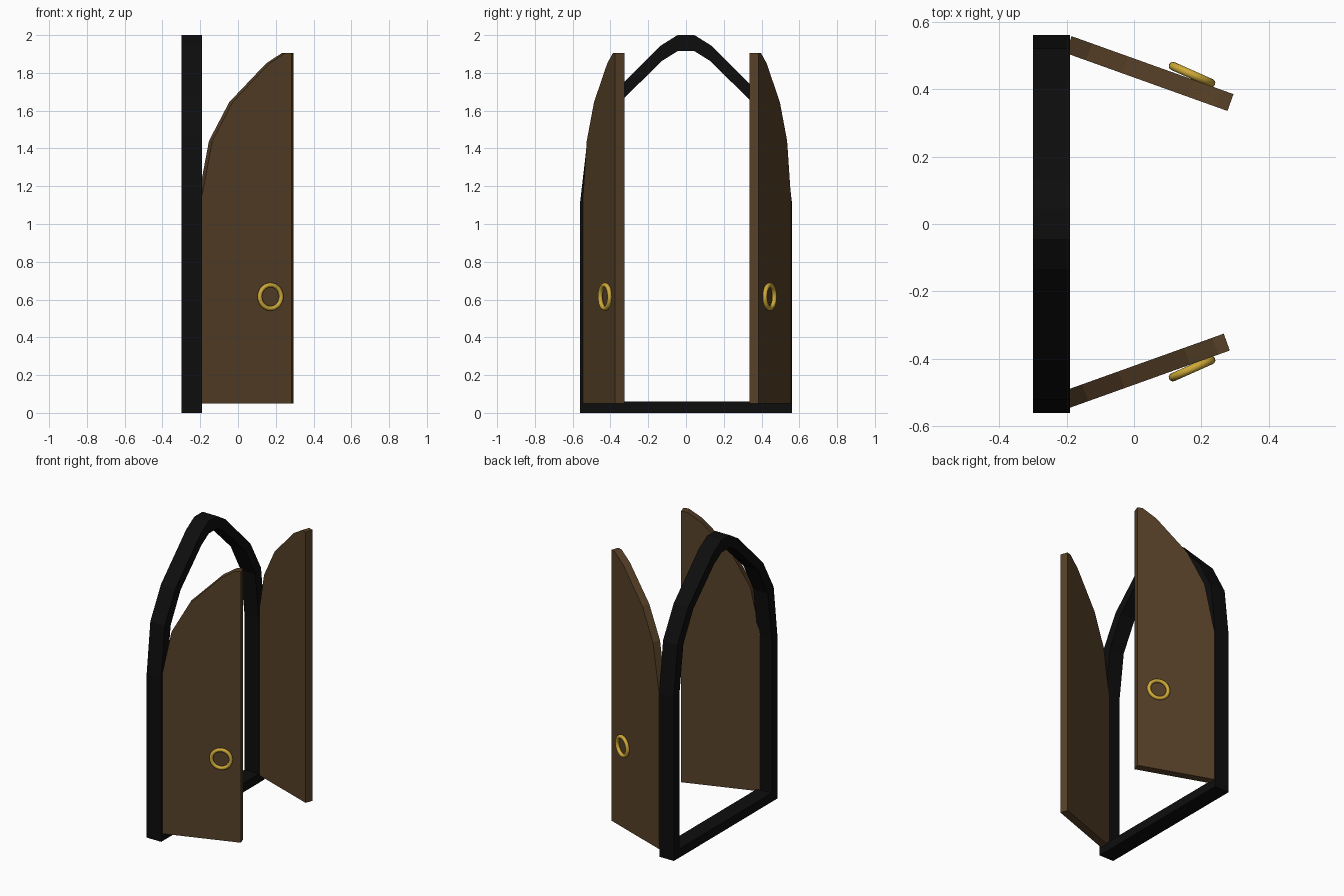
import bpy, bmesh
from math import radians, sin, cos
from mathutils import Vector

if "Cube" in bpy.data.objects:
    bpy.data.objects.remove(bpy.data.objects["Cube"])


def material(name, color):
    m = bpy.data.materials.new(name)
    m.diffuse_color = (*color, 1)
    m.use_nodes = True
    m.node_tree.nodes["Principled BSDF"].inputs["Base Color"].default_value = m.diffuse_color
    return m


black = material("black", (0.004, 0.004, 0.004))
wood = material("wood", (0.095, 0.052, 0.021))
gold = material("gold", (0.62, 0.40, 0.04))


def extruded(name, loops, offset, mat):
    """Make an object from flat faces pushed along an offset."""
    bm = bmesh.new()
    for pts in loops:
        bm.faces.new([bm.verts.new(p) for p in pts])
    bmesh.ops.remove_doubles(bm, verts=bm.verts, dist=1e-5)
    new = bmesh.ops.extrude_face_region(bm, geom=bm.faces[:], use_keep_orig=True)["geom"]
    moved = [v for v in new if isinstance(v, bmesh.types.BMVert)]
    bmesh.ops.translate(bm, verts=moved, vec=offset)
    bmesh.ops.recalc_face_normals(bm, faces=bm.faces[:])
    me = bpy.data.meshes.new(name)
    bm.to_mesh(me)
    bm.free()
    me.materials.append(mat)
    ob = bpy.data.objects.new(name, me)
    bpy.context.collection.objects.link(ob)
    return ob


# Arched frame: outer and inner half outlines, mirrored into closed loops
outer = [(0.56, 0), (0.56, 1.12), (0.52, 1.465), (0.405, 1.675), (0.133, 1.945), (0.045, 2.0)]
inner = [(0.50, 0.06), (0.50, 1.115), (0.457, 1.445), (0.35, 1.645), (0.125, 1.865), (0.045, 1.915)]


def full(half):
    return [Vector((-0.3, y, z)) for y, z in half + [(-y, z) for y, z in reversed(half)]]


a, b = full(outer), full(inner)
n = len(a)
quads = [(a[i], a[(i + 1) % n], b[(i + 1) % n], b[i]) for i in range(n)]
extruded("arched_frame", quads, Vector((0.11, 0, 0)), black)

# Door leaf outline: distance from the free edge, height
leaf = [(0, 0.05), (0.51, 0.05), (0.51, 1.12), (0.446, 1.44), (0.332, 1.645),
        (0.125, 1.85), (0.036, 1.905), (0, 1.905)]
ang = radians(19.7)

for side, label, fx, fy, ry in ((1, "back", 0.295, 0.385, 0.443), (-1, "front", 0.284, 0.375, 0.429)):
    # Open door leaf
    pts = [(fx - d * cos(ang), side * (fy + d * sin(ang)), z) for d, z in leaf]
    extruded(label + "_door", [pts], Vector((-0.053 * sin(ang), -side * 0.053 * cos(ang), 0)), wood)
    # Ring handle on the outer face
    bpy.ops.mesh.primitive_torus_add(
        major_radius=0.062, minor_radius=0.0125, major_segments=32, minor_segments=12,
        location=(0.172, side * ry, 0.615), rotation=(radians(90), 0, -side * radians(24)))
    ring = bpy.context.object
    ring.name = label + "_ring_handle"
    ring.data.materials.append(gold)
    bpy.ops.object.shade_smooth()
